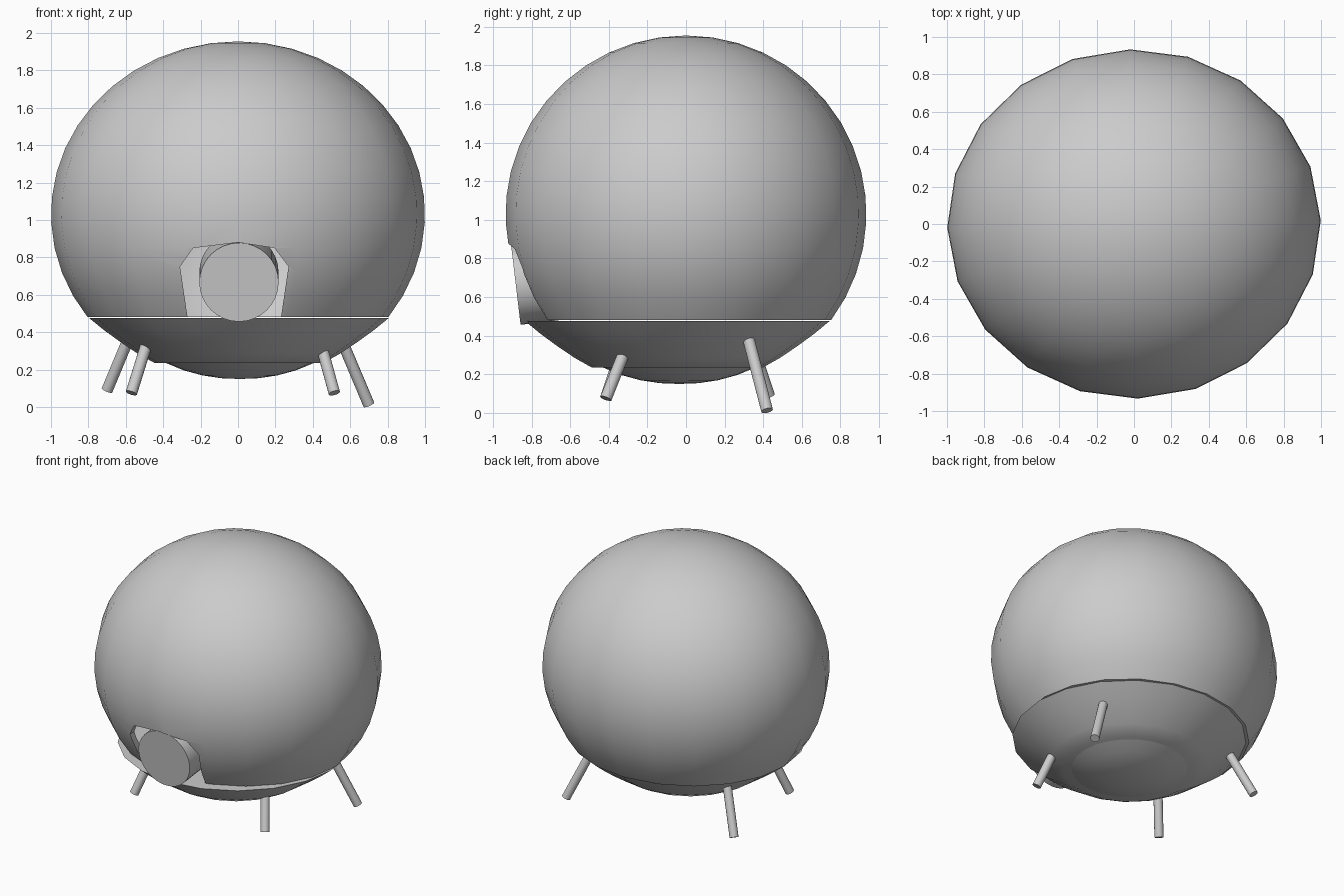
import bpy, bmesh
from math import sin, cos, pi, radians
from mathutils import Vector

if "Cube" in bpy.data.objects:
    bpy.data.objects.remove(bpy.data.objects["Cube"])


def finish(name, bm, angle=35):
    bmesh.ops.remove_doubles(bm, verts=bm.verts, dist=1e-5)
    bmesh.ops.recalc_face_normals(bm, faces=bm.faces)
    me = bpy.data.meshes.new(name)
    bm.to_mesh(me)
    bm.free()
    ob = bpy.data.objects.new(name, me)
    bpy.context.collection.objects.link(ob)
    if angle:
        smooth(ob, angle)
    return ob


def smooth(ob, angle):
    bpy.ops.object.select_all(action='DESELECT')
    ob.select_set(True)
    bpy.context.view_layer.objects.active = ob
    bpy.ops.object.shade_smooth_by_angle(angle=radians(angle))


def lathe(name, profile, center, sides, sy, turn=0.0, closed=False, angle=35):
    """Spin an (r, z) profile about z, squashed by sy along y."""
    bm = bmesh.new()
    rings = []
    for r, z in profile:
        rings.append([bm.verts.new((center[0] + r * cos(turn + 2 * pi * i / sides),
                                    center[1] + sy * r * sin(turn + 2 * pi * i / sides), z))
                      for i in range(sides)])
    pairs = list(zip(rings, rings[1:]))
    if closed:
        pairs.append((rings[-1], rings[0]))
    for a, b in pairs:
        for i in range(sides):
            j = (i + 1) % sides
            bm.faces.new((a[i], a[j], b[j], b[i]))
    bmesh.ops.dissolve_degenerate(bm, dist=1e-6, edges=bm.edges)
    return finish(name, bm, angle)


def rod(name, a, b, radius, sides=16):
    a, b = Vector(a), Vector(b)
    d = b - a
    bm = bmesh.new()
    bmesh.ops.create_cone(bm, cap_ends=True, segments=sides, radius1=radius,
                          radius2=radius, depth=d.length)
    rot = d.to_track_quat('Z', 'Y').to_matrix().to_4x4()
    bmesh.ops.transform(bm, matrix=rot, verts=bm.verts)
    bmesh.ops.translate(bm, vec=(a + b) / 2, verts=bm.verts)
    return finish(name, bm)


# round outer shell, hollow, open at the bottom
CZ, RZ, RIM = 1.03, 0.925, 0.48


def arc(k, n=15):
    end = math_acos((RIM - CZ) / (RZ * k))
    return [(k * sin(end * i / n), CZ + RZ * k * cos(end * i / n)) for i in range(n + 1)]


from math import acos as math_acos
outer = arc(1.0)
inner = arc(0.955)
shell = lathe("outer_shell", outer + inner[::-1], (0, 0), 20, 0.935,
              turn=radians(1.2), angle=0)

# doorway cut through the shell
door = [(-0.255, 0.40), (-0.27, 0.48), (-0.31, 0.75), (-0.24, 0.85), (0.0, 0.88),
        (0.195, 0.85), (0.27, 0.75), (0.23, 0.48), (0.22, 0.40)]
bm = bmesh.new()
front = bm.faces.new([bm.verts.new((x, -1.2, z)) for x, z in door])
ext = bmesh.ops.extrude_face_region(bm, geom=[front], use_keep_orig=True)
bmesh.ops.translate(bm, vec=(0, 0.8, 0),
                    verts=[v for v in ext["geom"] if isinstance(v, bmesh.types.BMVert)])
cutter = finish("doorway_cutter", bm, 0)
cutter.hide_render = True
cutter.hide_set(True)
mod = shell.modifiers.new("doorway", 'BOOLEAN')
mod.operation = 'DIFFERENCE'
mod.solver = 'EXACT'
mod.object = cutter
bpy.context.view_layer.objects.active = shell
bpy.ops.object.modifier_apply(modifier=mod.name)
bpy.data.objects.remove(cutter)
smooth(shell, 35)

# lower hull dish with a flat top
lathe("lower_hull", [(0, 0.475), (0.80, 0.475), (0.72, 0.41), (0.63, 0.345),
                     (0.54, 0.285), (0.45, 0.235), (0, 0.235)],
      (0.005, -0.045), 20, 0.985)

# bottom cap
lathe("bottom_cap", [(0.40, 0.25), (0.395, 0.235), (0.30, 0.196), (0.20, 0.169),
                     (0.10, 0.154), (0, 0.15)], (0.01, -0.035), 24, 1.0)

# round entry tube, tilted slightly down
axis = Vector((0, -0.42, -0.05)).normalized()
face = Vector((0.005, -0.882, 0.667))
rod("entry_tube", face - axis * 0.45, face, 0.212, 32)

# four splayed legs, running up into the hull
legs = {
    "back_left_leg": ((-0.60, 0.35, 0.33), (-0.70, 0.43, 0.09)),
    "back_right_leg": ((0.57, 0.34, 0.32), (0.70, 0.42, 0.012)),
    "front_left_leg": ((-0.50, -0.34, 0.30), (-0.57, -0.415, 0.075)),
    "front_right_leg": ((0.46, -0.335, 0.275), (0.515, -0.415, 0.075)),
}
for name, (top, foot) in legs.items():
    top, foot = Vector(top), Vector(foot)
    rod(name, top + (top - foot) * 0.3, foot, 0.031)
